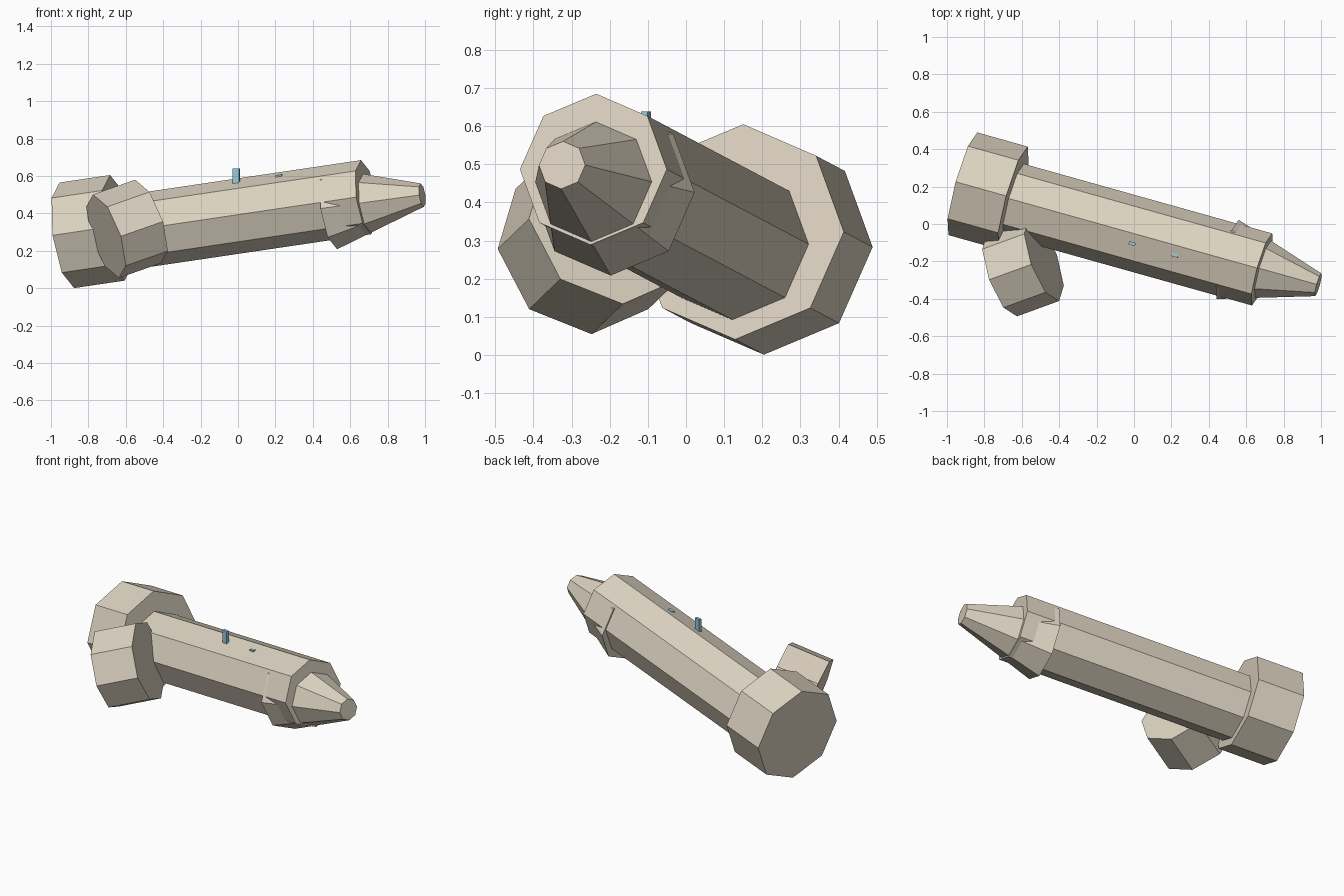
import bpy, bmesh, math
from mathutils import Vector, Matrix

if "Cube" in bpy.data.objects:
    bpy.data.objects.remove(bpy.data.objects["Cube"])


def material(name, colour):
    m = bpy.data.materials.new(name)
    m.diffuse_color = (*colour, 1)
    m.use_nodes = True
    m.node_tree.nodes["Principled BSDF"].inputs["Base Color"].default_value = m.diffuse_color
    return m


TAN = material("tan", (0.72, 0.65, 0.53))
BLUE = material("blue", (0.30, 0.58, 0.70))


def add_object(name, bm, mat):
    bmesh.ops.recalc_face_normals(bm, faces=bm.faces)
    mesh = bpy.data.meshes.new(name)
    bm.to_mesh(mesh)
    bm.free()
    mesh.materials.append(mat)
    ob = bpy.data.objects.new(name, mesh)
    bpy.context.collection.objects.link(ob)
    return ob


def frustum(name, start, end, r1, r2, sides=8):
    """Eight-sided frustum between two points, one corner pointing up."""
    start, end = Vector(start), Vector(end)
    d = (end - start).normalized()
    side = Vector((0, 0, 1)).cross(d).normalized()
    up = d.cross(side)
    bm = bmesh.new()
    rings = []
    for c, r in ((start, r1), (end, r2)):
        angles = [math.tau * k / sides for k in range(sides)]
        rings.append([bm.verts.new(c + r * (math.cos(a) * up + math.sin(a) * side))
                      for a in angles])
    for ring in rings:
        bm.faces.new(ring)
    for k in range(sides):
        j = (k + 1) % sides
        bm.faces.new((rings[0][k], rings[0][j], rings[1][j], rings[1][k]))
    return add_object(name, bm, TAN)


def block(name, centre, size, yaw, pitch=0):
    bm = bmesh.new()
    bmesh.ops.create_cube(bm, size=1)
    m = (Matrix.Translation(centre) @ Matrix.Rotation(yaw, 4, 'Z')
         @ Matrix.Rotation(pitch, 4, 'Y') @ Matrix.Diagonal((*size, 1)))
    bm.transform(m)
    return add_object(name, bm, BLUE)


AXIS = Vector((1, -0.28, 0.148))
muzzle = Vector((0.685, -0.243, 0.487))

# Long main tube
frustum("main_tube", muzzle - 1.40 * AXIS, muzzle, 0.2, 0.2)

# Tapered nozzle, its wide end bulging out below the tube
nose = Vector((0.985, -0.325, 0.498))
frustum("nozzle", nose - 0.485 * AXIS, nose, 0.22, 0.063)

# Wide rear housing
rear = Vector((-0.915, 0.215, 0.283))
frustum("rear_housing", rear, rear + 0.27 * AXIS, 0.285, 0.285)

# Side drum set at its own angle
frustum("side_drum", (-0.706, -0.273, 0.278), (-0.481, -0.191, 0.357), 0.235, 0.235)

# Blue sights on the upper face
yaw = math.atan2(-0.28, 1)
block("sight_post", (-0.010, -0.105, 0.590), (0.036, 0.018, 0.098), yaw)
block("sight_bead", (0.220, -0.168, 0.593), (0.034, 0.018, 0.026), yaw, -0.14)
